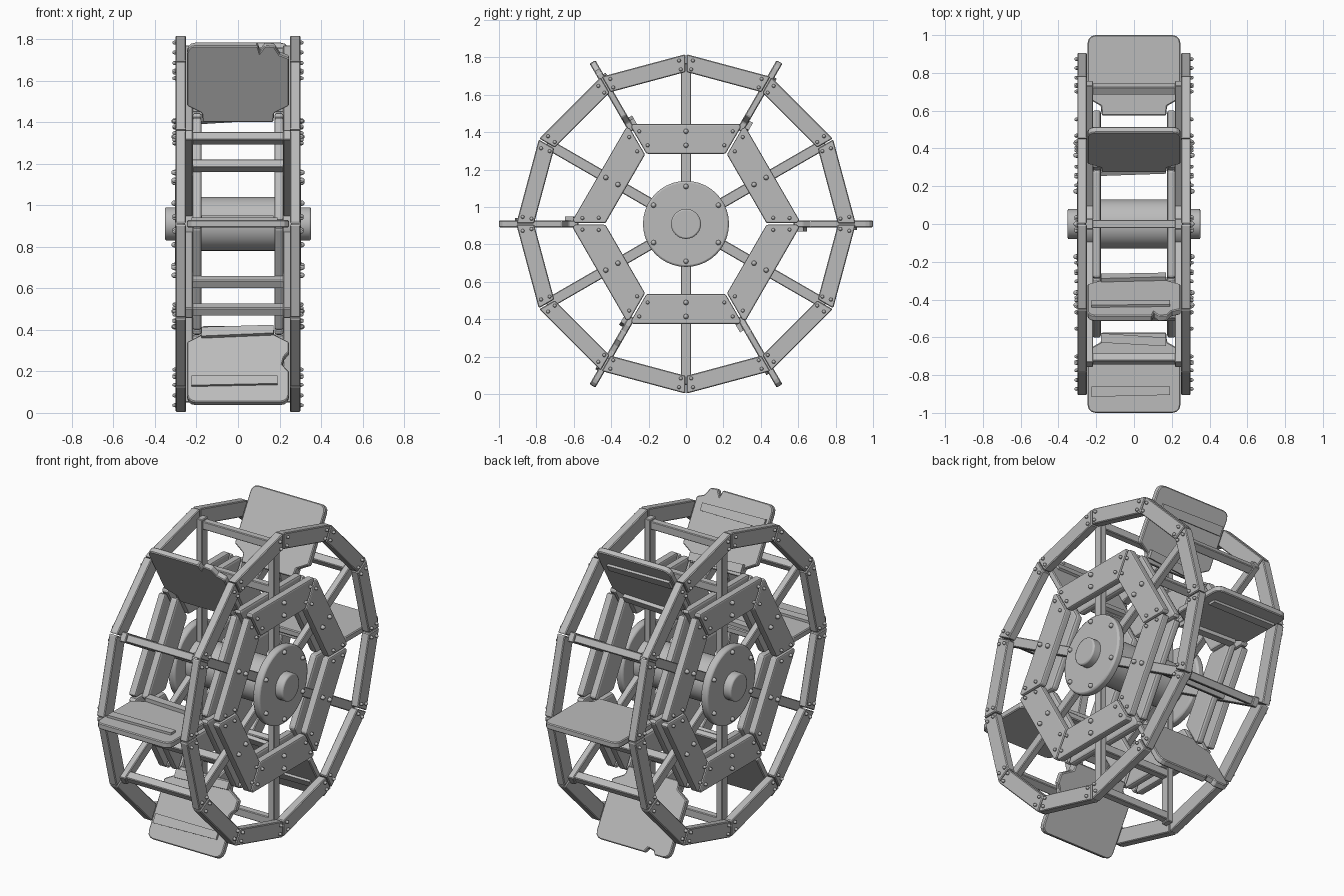
import bpy, bmesh
from math import radians, pi, sin, cos, tan
from mathutils import Vector, Matrix

if "Cube" in bpy.data.objects:
    bpy.data.objects.remove(bpy.data.objects["Cube"], do_unlink=True)

HUB = Vector((0, 0, 0.91))
X = Vector((1, 0, 0))

grey = bpy.data.materials.new("weathered grey")
grey.use_nodes = True
grey.diffuse_color = (0.5, 0.5, 0.5, 1)
grey.node_tree.nodes["Principled BSDF"].inputs["Base Color"].default_value = (0.5, 0.5, 0.5, 1)


def axes(deg):
    """Radial and tangent directions at an angle around the axle."""
    a = radians(deg)
    return Vector((0, cos(a), sin(a))), Vector((0, -sin(a), cos(a)))


def prism(bm, outline, u, v, w, w0, w1):
    """Extrude a 2D outline in the u/v plane from w0 to w1 along w."""
    low, high = [[bm.verts.new(HUB + u * a + v * b + w * c) for a, b in outline] for c in (w0, w1)]
    bm.faces.new(low)
    bm.faces.new(high)
    n = len(outline)
    for i in range(n):
        j = (i + 1) % n
        bm.faces.new((low[i], low[j], high[j], high[i]))


def box(a0, a1, b0, b1):
    return [(a0, b0), (a1, b0), (a1, b1), (a0, b1)]


def finish(name, bm, mirror=False, bevel=0, segments=1, smooth=False):
    bmesh.ops.recalc_face_normals(bm, faces=bm.faces)
    mesh = bpy.data.meshes.new(name)
    bm.to_mesh(mesh)
    bm.free()
    mesh.materials.append(grey)
    obj = bpy.data.objects.new(name, mesh)
    bpy.context.collection.objects.link(obj)
    if smooth:
        bpy.ops.object.select_all(action='DESELECT')
        obj.select_set(True)
        bpy.context.view_layer.objects.active = obj
        bpy.ops.object.shade_smooth_by_angle(angle=radians(40))
    if bevel:
        m = obj.modifiers.new("worn edges", 'BEVEL')
        m.width, m.segments, m.limit_method = bevel, segments, 'ANGLE'
        m.angle_limit = radians(50)
    if mirror:
        obj.modifiers.new("other side", 'MIRROR').use_clip = False
    return obj


def mitred_ring(name, sides, start, inner, outer, x0, x1, gap, nip, bevel, segments=1):
    """Ring of straight beams with mitred ends; inner and outer are apothems."""
    bm = bmesh.new()
    k = tan(pi / sides)
    for i in range(sides):
        r, t = axes(start + i * 360 / sides)
        half = [(inner * k - gap, inner), ((outer - nip) * k - gap, outer - nip),
                (outer * k - gap - nip * 0.8, outer)]
        prism(bm, half + [(-a, b) for a, b in reversed(half)], t, r, X, x0, x1)
    return finish(name, bm, True, bevel, segments)


# Outer rim and the sandwiched hexagonal braces
mitred_ring("outer_rim", 12, 15, 0.785, 0.877, 0.25, 0.30, 0.003, 0.004, 0.005)
mitred_ring("outer_brace", 6, 30, 0.375, 0.535, 0.257, 0.30, 0.005, 0.02, 0.008, 2)
mitred_ring("inner_brace", 6, 30, 0.375, 0.535, 0.175, 0.22, 0.008, 0.02, 0.013, 2)

# Spokes and the cross bars that tie both sides together
spokes, bars = bmesh.new(), bmesh.new()
for i in range(6):
    r, t = axes(30 + 60 * i)
    prism(spokes, box(-0.028, 0.028, 0.1, 0.86), t, r, X, 0.217, 0.257)
    for radius in (0.56, 0.825):
        prism(bars, box(-0.022, 0.022, radius - 0.024, radius + 0.024), t, r, X, -0.25, 0.25)
finish("spokes", spokes, True, 0.004)
finish("cross_bars", bars, False, 0.004)


# Paddles: notched inner end, rounded outer corners, some chipped edges
def rounded_corner(side):
    pts = [(0.245 - 0.04 * (1 - cos(a)), 0.96 + 0.04 * sin(a)) for a in (0, pi / 6, pi / 3, pi / 2)]
    return pts if side > 0 else [(-x, y) for x, y in reversed(pts)]


side_chip = [(0.245, 0.72), (0.222, 0.75), (0.213, 0.79), (0.245, 0.83)]
corner_chip = [(0.245, 0.93), (0.2, 0.95), (0.175, 0.995), (0.13, 1.0), (0.105, 0.962), (0.095, 1.0)]
left_chip = [(-0.08, 1.0), (-0.1, 0.97), (-0.14, 0.98), (-0.15, 1.0)]
paddles, battens = bmesh.new(), bmesh.new()
for deg in range(0, 360, 60):
    r, t = axes(deg)
    outline = [(-0.17, 0.575), (0.17, 0.575), (0.175, 0.625), (0.245, 0.665)]
    outline += side_chip if deg == 240 else []
    outline += corner_chip if deg == 120 else rounded_corner(1)
    outline += left_chip if deg == 300 else []
    outline += rounded_corner(-1) + [(-0.245, 0.665), (-0.175, 0.625)]
    prism(paddles, outline, X, r, t, -0.018, 0.018)
    tilt = 0.012 if deg % 120 else -0.006
    prism(battens, [(-0.225, 0.86), (0.19, 0.86), (0.19, 0.905), (-0.225, 0.915)], X, r, t, -0.032, -0.016)
    prism(battens, [(-0.175, 0.59 - tilt), (0.17, 0.59 + tilt), (0.17, 0.635 + tilt),
                    (-0.175, 0.64 - tilt)], X, r, t, -0.04, -0.016)
finish("paddles", paddles, False, 0.005)
finish("paddle_battens", battens)


# Drum, flanges and axle
def cylinder(name, radius, x0, x1, mirror, bevel):
    bm = bmesh.new()
    place = Matrix.Translation(HUB + X * (x0 + x1) / 2) @ Matrix.Rotation(pi / 2, 4, 'Y')
    bmesh.ops.create_cone(bm, cap_ends=True, segments=40, radius1=radius, radius2=radius,
                          depth=x1 - x0, matrix=place)
    finish(name, bm, mirror, bevel, 2, True)


cylinder("drum", 0.13, -0.257, 0.257, False, 0)
cylinder("hub_flange", 0.23, 0.257, 0.303, True, 0.01)
cylinder("axle", 0.08, -0.352, 0.352, False, 0.008)

# Domed bolts on rim joints, braces and flanges
bolts = bmesh.new()


def bolt(deg, radius, across, size):
    r, t = axes(deg)
    place = Matrix.Translation(HUB + r * radius + t * across + X * 0.303)
    place = place @ Matrix.Rotation(pi / 2, 4, 'Y') @ Matrix.Diagonal((1, 1, 1.3, 1))
    bmesh.ops.create_uvsphere(bolts, u_segments=8, v_segments=6, radius=size, matrix=place)


for i in range(12):
    for side in (-1, 1):
        bolt(15 + 30 * i, 0.853, side * 0.190, 0.010)
        bolt(15 + 30 * i, 0.805, side * 0.187, 0.010)
for i in range(6):
    mid = 30 + 60 * i
    for side in (-1, 1):
        bolt(mid, 0.495, side * 0.25, 0.010)
        bolt(mid, 0.42, side * 0.205, 0.010)
    for radius in (0.495, 0.42, 0.2):
        bolt(mid, radius, 0, 0.014)
finish("bolts", bolts, True, smooth=True)
